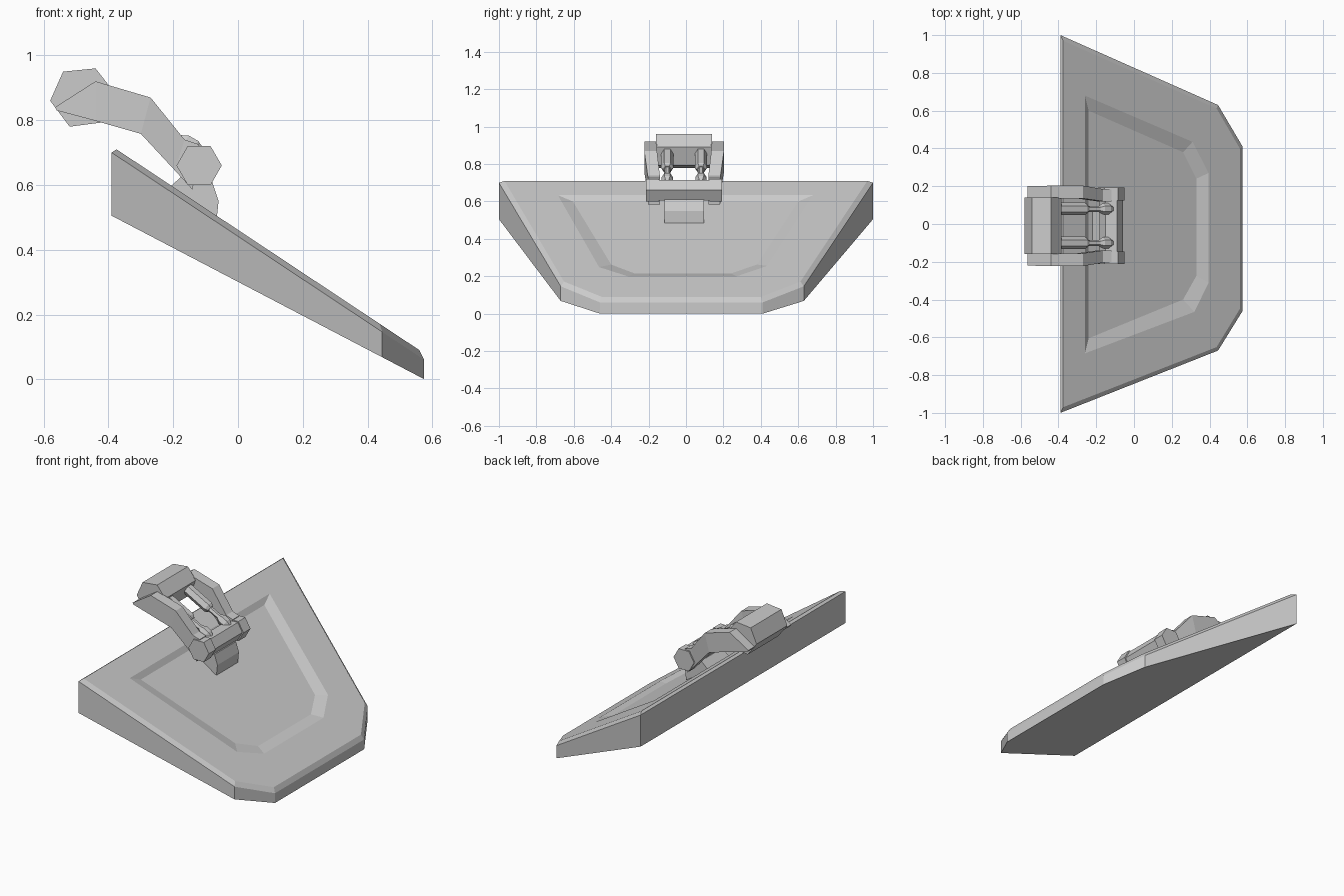
import bpy, bmesh, math
from mathutils import Vector

cube = bpy.data.objects.get("Cube")
if cube:
    bpy.data.objects.remove(cube)

GREY = (0.6, 0.6, 0.6, 1)
metal = bpy.data.materials.new("light grey metal")
metal.use_nodes = True
metal.diffuse_color = GREY
metal.node_tree.nodes["Principled BSDF"].inputs["Base Color"].default_value = GREY

MID_Y = -0.01  # mirror plane of the clasp


def loft(name, rings):
    """Skin a list of equal-length point rings and cap both ends."""
    bm = bmesh.new()
    loops = [[bm.verts.new(p) for p in ring] for ring in rings]
    n = len(loops[0])
    for a, b in zip(loops, loops[1:]):
        for i in range(n):
            j = (i + 1) % n
            bm.faces.new((a[i], a[j], b[j], b[i]))
    bm.faces.new(loops[0][::-1])
    bm.faces.new(loops[-1])
    bmesh.ops.recalc_face_normals(bm, faces=bm.faces[:])
    mesh = bpy.data.meshes.new(name)
    bm.to_mesh(mesh)
    bm.free()
    mesh.materials.append(metal)
    obj = bpy.data.objects.new(name, mesh)
    bpy.context.collection.objects.link(obj)
    return obj


def prism(name, profile, y0, y1):
    """Extrude an x-z profile along y."""
    return loft(name, [[(x, y, z) for x, z in profile] for y in (y0, y1)])


def hexagon(cx, cz, r):
    return [(cx + r * math.cos(k * math.pi / 3), cz + r * math.sin(k * math.pi / 3))
            for k in range(6)]


def tube(name, stations, y):
    """Six-sided turned rod through (x, z, radius) stations."""
    first, last = stations[0], stations[-1]
    axis = Vector((last[0] - first[0], 0, last[1] - first[1])).normalized()
    side = Vector((0, 1, 0))
    up = axis.cross(side)
    rings = []
    for x, z, r in stations:
        rings.append([Vector((x, y, z)) + r * (math.cos(a) * side + math.sin(a) * up)
                      for a in (k * math.pi / 3 for k in range(6))])
    return loft(name, rings)


# Sloped plate: underside, rim, bevelled top, then the sunken panel
def sloped(outline, x0, z0, slope):
    return [(x, y, z0 - slope * (x - x0)) for x, y in outline]


outer = [(-0.39, 1.0), (0.445, 0.63), (0.575, 0.41),
         (0.575, -0.46), (0.445, -0.67), (-0.39, -1.0)]
top = [(-0.375, 0.97), (0.437, 0.612), (0.56, 0.4),
       (0.56, -0.45), (0.437, -0.652), (-0.375, -0.97)]
panel_edge = [(-0.26, 0.68), (0.31, 0.435), (0.395, 0.27),
              (0.395, -0.31), (0.32, -0.465), (-0.26, -0.685)]
panel_floor = [(-0.24, 0.6), (0.26, 0.38), (0.33, 0.24),
               (0.33, -0.275), (0.26, -0.4), (-0.24, -0.605)]
loft("shovel_plate", [
    sloped(outer, -0.39, 0.505, 0.523),
    sloped(outer, -0.39, 0.70, 0.663),
    sloped(top, -0.375, 0.71, 0.663),
    sloped(panel_edge, -0.375, 0.71, 0.663),
    sloped(panel_floor, -0.24, 0.60, 0.675),
])

# Mounting block between plate and hinge
prism("mounting_block", [(-0.22, 0.585), (-0.17, 0.63), (-0.08, 0.61),
                         (-0.06, 0.55), (-0.067, 0.485), (-0.17, 0.54)],
      MID_Y - 0.105, MID_Y + 0.105)

# Hinge bar and rear housing
prism("hinge_bar", hexagon(-0.12, 0.66, 0.062), MID_Y - 0.15, MID_Y + 0.15)
prism("rear_housing", [(-0.58, 0.86), (-0.54, 0.95), (-0.44, 0.96),
                       (-0.385, 0.89), (-0.42, 0.793), (-0.52, 0.78)],
      MID_Y - 0.15, MID_Y + 0.15)

# Paired arms, hinge caps and pistons
# arm stations: top x, top z, bottom x, bottom z, inner offset, outer offset
ARM = [(-0.565, 0.84, -0.56, 0.83, 0.145, 0.21),
       (-0.44, 0.92, -0.44, 0.798, 0.145, 0.213),
       (-0.27, 0.87, -0.30, 0.758, 0.145, 0.213),
       (-0.165, 0.74, -0.195, 0.645, 0.13, 0.195),
       (-0.12, 0.725, -0.14, 0.585, 0.13, 0.193)]

for label, s in (("left", 1), ("right", -1)):
    rings = []
    for tx, tz, bx, bz, inner, out in ARM:
        yi, yo = MID_Y + s * inner, MID_Y + s * out
        rings.append([(tx, yi, tz), (tx, yo, tz), (bx, yo, bz), (bx, yi, bz)])
    loft(label + "_arm", rings)
    prism(label + "_hinge_cap", hexagon(-0.12, 0.66, 0.07),
          MID_Y + s * 0.135, MID_Y + s * 0.203)
    y = MID_Y + s * 0.09
    tube(label + "_piston_cylinder", [(-0.40, 0.855, 0.033), (-0.26, 0.78, 0.033),
                                      (-0.245, 0.772, 0.022)], y)
    tube(label + "_piston_rod", [(-0.26, 0.78, 0.016), (-0.15, 0.722, 0.016)], y)
    tube(label + "_piston_end", [(-0.185, 0.74, 0.018), (-0.165, 0.73, 0.03),
                                 (-0.135, 0.713, 0.03), (-0.105, 0.697, 0.01)], y)
